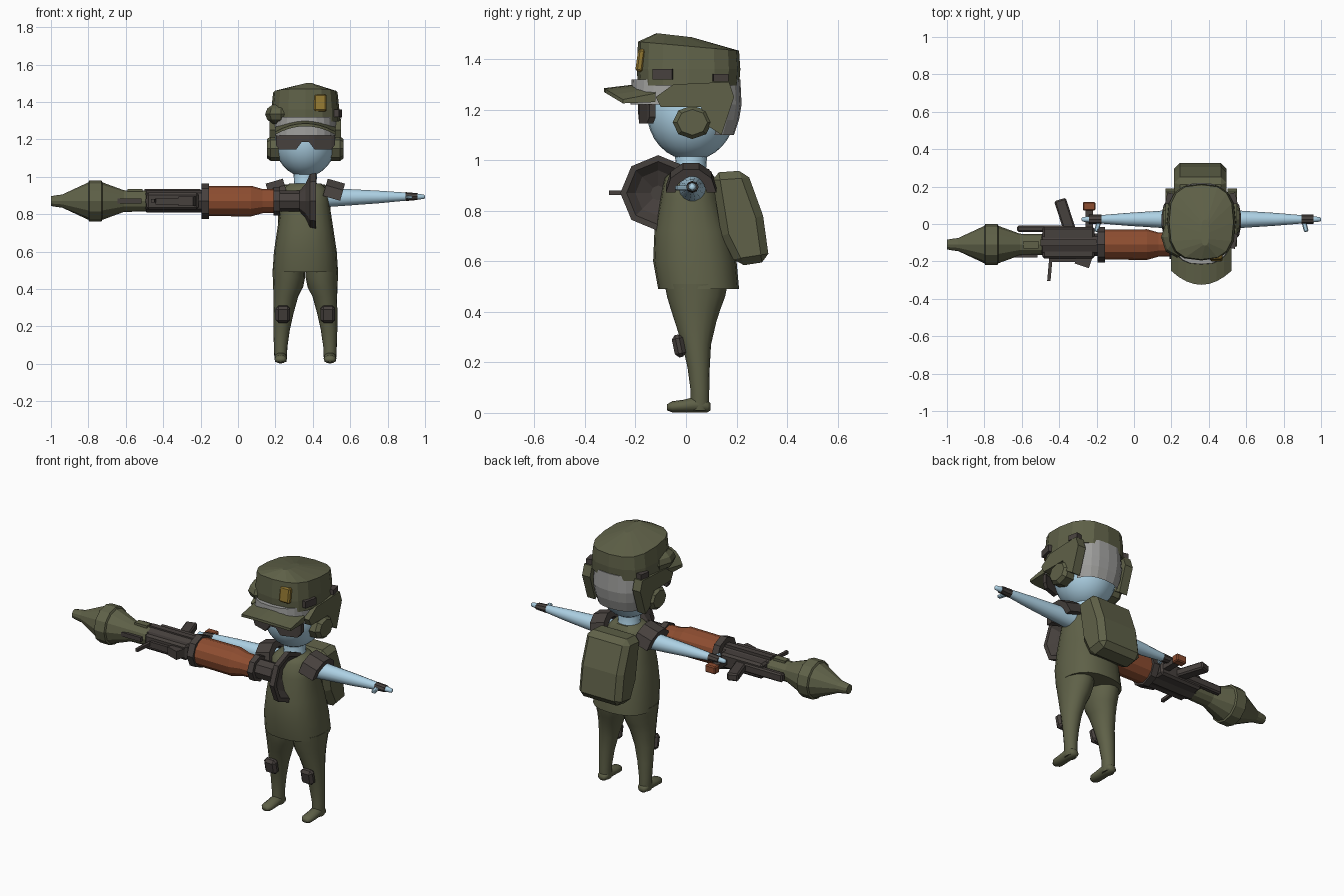
import bpy
import bmesh
import math
from mathutils import Vector, Matrix

default_cube = bpy.data.objects.get("Cube")
if default_cube:
    bpy.data.objects.remove(default_cube, do_unlink=True)


def material(name, red, green, blue):
    mat = bpy.data.materials.new(name)
    mat.use_nodes = True
    color = (red, green, blue, 1)
    mat.diffuse_color = color
    mat.node_tree.nodes["Principled BSDF"].inputs["Base Color"].default_value = color
    return mat


OLIVE = material("olive cloth", .115, .12, .065)
DARK = material("dark metal", .062, .052, .047)
WOOD = material("reddish wood", .27, .075, .03)
SKIN = material("pale blue skin", .42, .64, .78)
HAIR = material("grey hair", .34, .34, .33)
GOLD = material("gold badge", .28, .18, .03)

BODY_X = .36      # centre line of the figure
TUBE_Y, TUBE_Z = -.11, .87    # axis of the launcher
SIDES = ((1, "left"), (-1, "right"))


def finish(name, bm, mat, smooth=None, bevel=0):
    """Turn a bmesh into an object, with optional smooth angle and bevel."""
    bmesh.ops.recalc_face_normals(bm, faces=bm.faces)
    mesh = bpy.data.meshes.new(name)
    bm.to_mesh(mesh)
    bm.free()
    mesh.materials.append(mat)
    if smooth:
        mesh.shade_smooth()
        mesh.set_sharp_from_angle(angle=math.radians(smooth))
    obj = bpy.data.objects.new(name, mesh)
    bpy.context.scene.collection.objects.link(obj)
    if bevel:
        modifier = obj.modifiers.new("bevel", "BEVEL")
        modifier.width = bevel
        modifier.segments = 1
    return obj


def skin(name, rings, mat, keep=None, **options):
    """Bridge closed rings of points; keep() can filter the faces."""
    bm = bmesh.new()
    rows = [[bm.verts.new(point) for point in ring] for ring in rings]
    for low, high in zip(rows, rows[1:]):
        for i in range(len(low)):
            j = (i + 1) % len(low)
            bm.faces.new((low[i], low[j], high[j], high[i]))
    bm.faces.new(rows[0])
    bm.faces.new(rows[-1])
    if keep:
        lost = [f for f in bm.faces if not keep(f.calc_center_median())]
        bmesh.ops.delete(bm, geom=lost, context="FACES")
    return finish(name, bm, mat, **options)


def place(axis, along, a, b):
    return {"x": (along, a, b), "y": (a, along, b), "z": (a, b, along)}[axis]


def ring_points(axis, section, count, power=1):
    along, a, b, radius_a, radius_b = section
    points = []
    for i in range(count):
        angle = math.tau * i / count
        c, s = math.cos(angle), math.sin(angle)
        points.append(place(axis, along,
                            a + radius_a * math.copysign(abs(c) ** power, c),
                            b + radius_b * math.copysign(abs(s) ** power, s)))
    return points


def loft(name, axis, sections, mat, count=20, power=1, **options):
    rings = [ring_points(axis, section, count, power) for section in sections]
    return skin(name, rings, mat, **options)


def lathe(name, profile, mat, count=8, **options):
    """Round launcher part from (x, radius) pairs."""
    return loft(name, "x", [(x, TUBE_Y, TUBE_Z, r, r) for x, r in profile],
                mat, count, **options)


def prism(name, axis, outline, start, end, mat, **options):
    rings = [[place(axis, t, a, b) for a, b in outline] for t in (start, end)]
    return skin(name, rings, mat, **options)


def box(name, center, size, mat, turn=0, tilt=0, **options):
    bm = bmesh.new()
    bmesh.ops.create_cube(bm, size=1)
    matrix = (Matrix.Translation(center) @ Matrix.Rotation(math.radians(turn), 4, "Z")
              @ Matrix.Rotation(math.radians(tilt), 4, "X") @ Matrix.Diagonal((*size, 1)))
    bm.transform(matrix)
    return finish(name, bm, mat, **options)


def blob(name, center, radii, mat, segments=16, rings=10, smooth=60):
    bm = bmesh.new()
    bmesh.ops.create_uvsphere(bm, u_segments=segments, v_segments=rings, radius=1)
    bm.transform(Matrix.Translation(center) @ Matrix.Diagonal((*radii, 1)))
    return finish(name, bm, mat, smooth=smooth)


# Head and neck
blob("head", (BODY_X, .02, 1.19), (.165, .175, .19), SKIN, 24, 16)
loft("neck", "z", [(z, BODY_X, .02, r, r) for z, r in ((.92, .08), (.97, .06), (1.04, .065))],
     SKIN, smooth=60)

# Tunic
loft("tunic", "z", [(z, BODY_X, y, rx, ry) for z, y, rx, ry in (
    (.49, .05, .175, .16), (.6, .035, .168, .165), (.72, .025, .15, .15),
    (.85, .015, .13, .115), (.93, .015, .12, .1), (.965, .02, .085, .07))],
    OLIVE, power=.85, smooth=50)

# Backpack
prism("backpack", "x", ((.1, .95), (.24, .96), (.305, .78), (.33, .6), (.2, .58), (.14, .7)),
      BODY_X - .145, BODY_X + .135, OLIVE, bevel=.03)

# Hair, open below at the front and sides
loft("hair", "z", [(z, BODY_X, .0, rx, ry) for z, rx, ry in (
    (1.1, .15, .19), (1.16, .165, .21), (1.22, .172, .22), (1.32, .165, .215))],
    HAIR, 24, .75, keep=lambda c: c.z > 1.2 or c.y > .13)

# Cap crown with a ridge on top
cap_rings = [ring_points("z", (z, BODY_X, .01, rx, ry), 16, .72)
             for z, rx, ry in ((1.295, .185, .2), (1.36, .182, .205), (1.44, .172, .2))]
cap_rings[-1] = [(x, y, z + .012 - .09 * y) for x, y, z in cap_rings[-1]]
cap_rings.append([(BODY_X + .02 + (x - BODY_X) * .12, y * .35 - .05, 1.495 - .04 * y)
                  for x, y, z in cap_rings[-1]])
skin("cap_crown", cap_rings, OLIVE)
blob("cap_fold", (BODY_X - .13, -.07, 1.335), (.085, .11, .06), OLIVE, 8, 6, None)

# Curved brim
brim_rings = []
for step in range(-4, 5):
    t = step / 4
    front, drop = -.325 + .075 * t * t, .045 * t * t
    x = BODY_X + .162 * t
    brim_rings.append([(x, -.12, 1.31 - drop), (x, front, 1.285 - drop),
                       (x, front, 1.27 - drop), (x, -.12, 1.275 - drop)])
skin("cap_brim", brim_rings, OLIVE)

# Badge on the cap front
box("cap_badge", (BODY_X + .08, -.18, 1.395), (.068, .03, .09), GOLD, tilt=-8, bevel=.008)

# Wrapped visor with a nose notch
visor_rings = []
for x, low in ((-.158, 1.17), (-.14, 1.145), (-.05, 1.145), (-.02, 1.185),
               (.02, 1.185), (.05, 1.145), (.14, 1.145), (.158, 1.17)):
    y = -.19 + 1.8 * x * x
    visor_rings.append([(BODY_X + x, y, low), (BODY_X + x, y, 1.222),
                        (BODY_X + x, y + .025, 1.222), (BODY_X + x, y + .025, low)])
skin("visor", visor_rings, DARK)

for side, label in SIDES:
    def at(offset):
        return BODY_X + side * offset

    # Side flap and ear cup
    prism(label + "_cap_flap", "x", ((-.12, 1.25), (-.05, 1.3), (.17, 1.31), (.19, 1.25),
          (.14, 1.1), (.08, 1.14), (.06, 1.21), (-.1, 1.21)), at(.14), at(.192), OLIVE)
    loft(label + "_ear_cup", "x", [(at(x), .025, 1.15, r, r * .85) for x, r in
         ((.13, .078), (.185, .078), (.205, .06))], OLIVE, 8)

    # Small plates on the cap side
    box(label + "_front_cap_plate", (at(.168), -.09, 1.34), (.04, .08, .04), DARK, turn=-side * 12)
    box(label + "_rear_cap_plate", (at(.168), .135, 1.327), (.04, .06, .03), DARK, turn=side * 12)

    # Arm, cuff and thumb
    loft(label + "_arm", "x", [(at(x), .025, z, r, r) for x, z, r in (
        (.09, .89, .055), (.2, .89, .047), (.4, .892, .034), (.54, .894, .022),
        (.6, .894, .016), (.635, .893, .012), (.64, .893, .006))], SKIN, 14, smooth=60)
    loft(label + "_cuff", "x", [(at(x), .025, .894, .025, r) for x, r in
         ((.535, .024), (.6, .018))], DARK, 8)
    box(label + "_thumb", (at(.555), -.015, .89), (.025, .055, .018), SKIN, turn=side * 15, bevel=.005)

    # Arched shoulder pad
    arch = [(r * math.cos(math.radians(a)), r * math.sin(math.radians(a)))
            for r, angles in ((.1, range(0, 181, 36)), (.062, range(180, -1, -36)))
            for a in angles]
    pad = prism(label + "_shoulder_pad", "x", arch, -.048, .048, DARK)
    pad.location = (at(.14), .02, .885)
    pad.rotation_euler.y = side * math.radians(16)

    # Leg, foot and knee pad
    loft(label + "_leg", "z", [(z, at(x), y, rx, ry) for z, x, y, rx, ry in (
        (.51, .088, .04, .088, .125), (.46, .088, .04, .086, .115), (.41, .092, .038, .08, .098),
        (.36, .104, .038, .066, .082), (.27, .117, .042, .054, .057), (.18, .127, .05, .044, .044),
        (.09, .132, .055, .036, .037), (.04, .132, .055, .034, .037), (.01, .132, .055, .03, .036))],
        OLIVE, 16, smooth=60)
    loft(label + "_foot", "y", [(y, at(.132), z, rx, rz) for y, z, rx, rz in (
        (-.075, .022, .018, .012), (-.055, .024, .033, .022), (-.01, .027, .034, .025),
        (.05, .034, .033, .033), (.085, .026, .03, .024), (.097, .024, .018, .014))],
        OLIVE, 12, smooth=60)
    box(label + "_knee_pad", (at(.12), -.028, .265), (.078, .045, .09), DARK, tilt=12, bevel=.015)

# Launcher warhead
lathe("warhead", ((-1, .026), (-.965, .032), (-.94, .035), (-.8, .1), (-.795, .11), (-.73, .11),
                  (-.725, .1), (-.61, .058), (-.48, .055)), OLIVE, 12)

# Launcher tube, wooden heat guard and rings
lathe("receiver_tube", ((-.5, .05), (-.49, .06), (-.19, .06)), DARK)
lathe("front_ring", ((-.195, .095), (-.155, .095)), DARK)
lathe("wooden_guard", ((-.16, .08), (.07, .082), (.13, .065), (.2, .063)), WOOD, 12)
lathe("rear_ring", ((.19, .076), (.225, .076)), DARK)
lathe("rear_tube", ((.22, .056), (.35, .056)), DARK)

# Hollow exhaust bell
lathe("exhaust_bell", ((.33, .056), (.36, .09), (.385, .145), (.418, .15), (.418, .125),
                       (.385, .09), (.36, .03)), DARK)

# Receiver details, grips and sight
box("receiver_body", (-.35, -.1, .87), (.28, .17, .09), DARK, bevel=.012)
box("receiver_rail", (-.47, -.025, .87), (.31, .035, .05), DARK, bevel=.008)
box("receiver_side_plate", (-.36, -.19, .87), (.16, .025, .035), DARK)
box("receiver_top_rail", (-.35, -.1, .92), (.3, .035, .03), DARK)
box("front_latch", (-.55, -.11, .925), (.08, .04, .02), OLIVE)
box("latch_pin", (-.58, -.17, .87), (.13, .02, .025), DARK)
box("trigger_grip", (-.37, .05, .87), (.065, .17, .045), DARK, turn=18, bevel=.008)
box("rear_grip_stem", (-.24, .02, .87), (.04, .14, .03), DARK)
box("rear_grip_wood", (-.24, .095, .87), (.068, .045, .045), WOOD, bevel=.006)
box("sight_arm", (-.45, -.245, .872), (.018, .12, .018), DARK, turn=-5)
box("sight_block", (-.27, -.195, .87), (.08, .06, .05), DARK, turn=-18)
